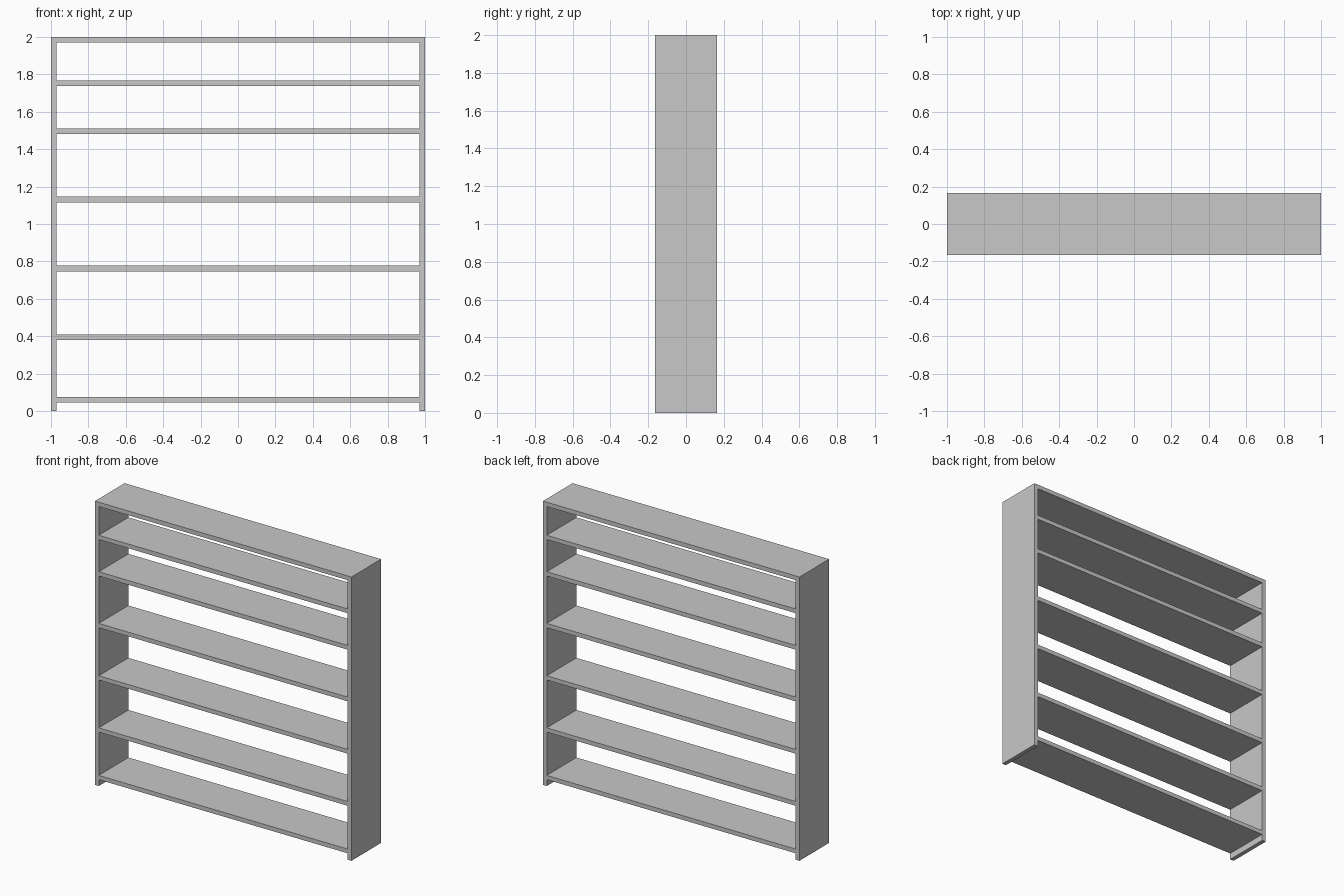
import bpy

cube = bpy.data.objects.get("Cube")
if cube:
    bpy.data.objects.remove(cube, do_unlink=True)

WIDTH, DEPTH, HEIGHT, BOARD = 2.0, 0.33, 2.0, 0.03

grey = bpy.data.materials.new("light grey")
grey.use_nodes = True
grey.diffuse_color = (0.58, 0.58, 0.58, 1)
grey.node_tree.nodes["Principled BSDF"].inputs["Base Color"].default_value = grey.diffuse_color


def board(name, size, centre):
    """Add a flat-faced box of the given size."""
    bpy.ops.mesh.primitive_cube_add(size=1, location=centre)
    obj = bpy.context.object
    obj.name = name
    obj.scale = size
    bpy.ops.object.transform_apply(location=False, rotation=False, scale=True)
    obj.data.materials.append(grey)
    return obj


# Side panels, standing on the floor and reaching the underside of the top
side_height = HEIGHT - BOARD
for name, sign in (("left_side_panel", 1), ("right_side_panel", -1)):
    board(name, (BOARD, DEPTH, side_height),
          (sign * (WIDTH - BOARD) / 2, 0, side_height / 2))

# Top board across the full width
board("top_board", (WIDTH, DEPTH, BOARD), (0, 0, HEIGHT - BOARD / 2))

# Shelves between the side panels, given by their centre heights
for i, z in enumerate((0.06, 0.395, 0.762, 1.131, 1.495, 1.752), 1):
    board(f"shelf_{i}", (WIDTH - 2 * BOARD, DEPTH, BOARD), (0, 0, z))
